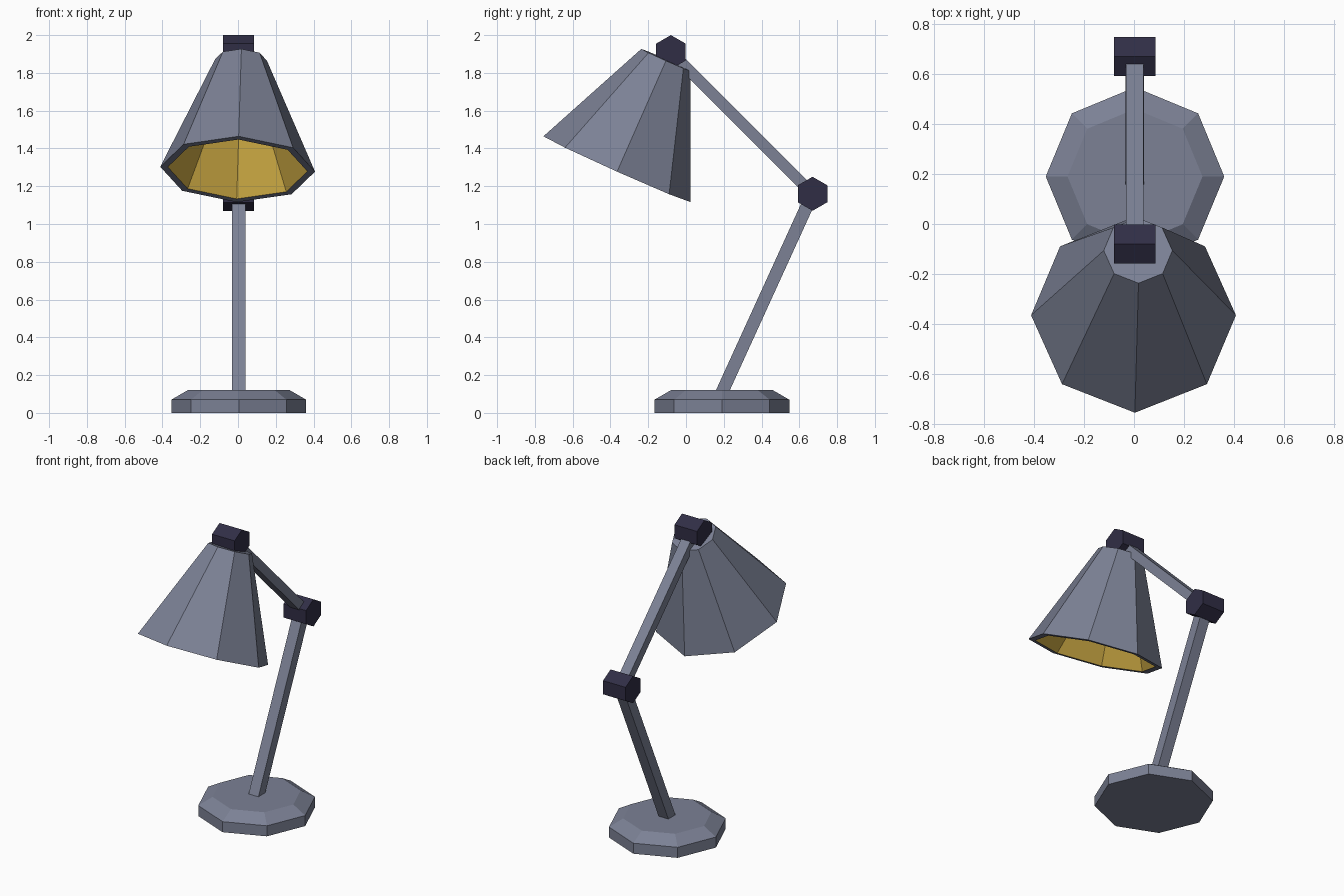
import bpy, bmesh
from math import sin, cos, pi, atan2, radians
from mathutils import Vector

cube = bpy.data.objects.get("Cube")
if cube:
    bpy.data.objects.remove(cube, do_unlink=True)


def material(name, rgb):
    m = bpy.data.materials.new(name)
    m.use_nodes = True
    m.diffuse_color = (*rgb, 1)
    m.node_tree.nodes["Principled BSDF"].inputs["Base Color"].default_value = (*rgb, 1)
    return m


grey = material("slate grey", (0.2, 0.22, 0.3))
dark = material("dark violet", (0.03, 0.027, 0.06))
yellow = material("warm yellow", (0.64, 0.42, 0.06))


def add_object(name, bm, mats, location, rotation=(0, 0, 0)):
    bmesh.ops.recalc_face_normals(bm, faces=bm.faces)
    mesh = bpy.data.meshes.new(name)
    bm.to_mesh(mesh)
    bm.free()
    for m in mats:
        mesh.materials.append(m)
    ob = bpy.data.objects.new(name, mesh)
    bpy.context.collection.objects.link(ob)
    ob.location, ob.rotation_euler = location, rotation
    return ob


def turned(name, profile, sides, mats, location, rotation=(0, 0, 0), lining_from=99):
    """Faceted solid from (radius, height) rings; bands past lining_from use slot 1."""
    bm = bmesh.new()
    rings = [[bm.verts.new((r * cos(2 * pi * i / sides), r * sin(2 * pi * i / sides), h))
              for i in range(sides)] for r, h in profile]
    bm.faces.new(rings[0])
    for k, (a, b) in enumerate(zip(rings, rings[1:])):
        for i in range(sides):
            j = (i + 1) % sides
            f = bm.faces.new((a[i], a[j], b[j], b[i]))
            f.material_index = int(k >= lining_from)
    cap = bm.faces.new(rings[-1])
    cap.material_index = int(len(rings) > lining_from)
    return add_object(name, bm, mats, location, rotation)


def bar(name, start, end, width, depth):
    """Square bar between two points in the side plane."""
    start, end = Vector(start), Vector(end)
    d = end - start
    bm = bmesh.new()
    bmesh.ops.create_cube(bm, size=1)
    bmesh.ops.scale(bm, vec=(width, depth, d.length), verts=bm.verts)
    add_object(name, bm, [grey], (start + end) / 2, (atan2(-d.y, d.z), 0, 0))


elbow = (0.003, 0.67, 1.16)
head = (0.003, -0.08, 1.91)

# Weighted foot with a chamfered top
turned("base", [(0.357, 0), (0.357, 0.07), (0.27, 0.12)], 8, [grey], (0.004, 0.19, 0))

# Two arms
bar("lower_arm", (0.003, 0.168, 0.06), elbow, 0.072, 0.067)
bar("upper_arm", elbow, head, 0.068, 0.059)

# Hexagonal hinges lying across the lamp
for name, centre in (("elbow_joint", elbow), ("head_joint", head)):
    turned(name, [(0.09, -0.083), (0.09, 0.083)], 6, [dark], centre, (0, pi / 2, 0))

# Thick-walled shade with a coloured lining
shade = turned("shade", [(0.143, 0.634), (0.427, 0), (0.385, 0), (0.09, 0.56)], 8,
               [grey, yellow], (-0.002, -0.365, 1.29),
               (radians(-24.1), radians(1.8), 0), lining_from=2)
shade.scale.x = 0.96
